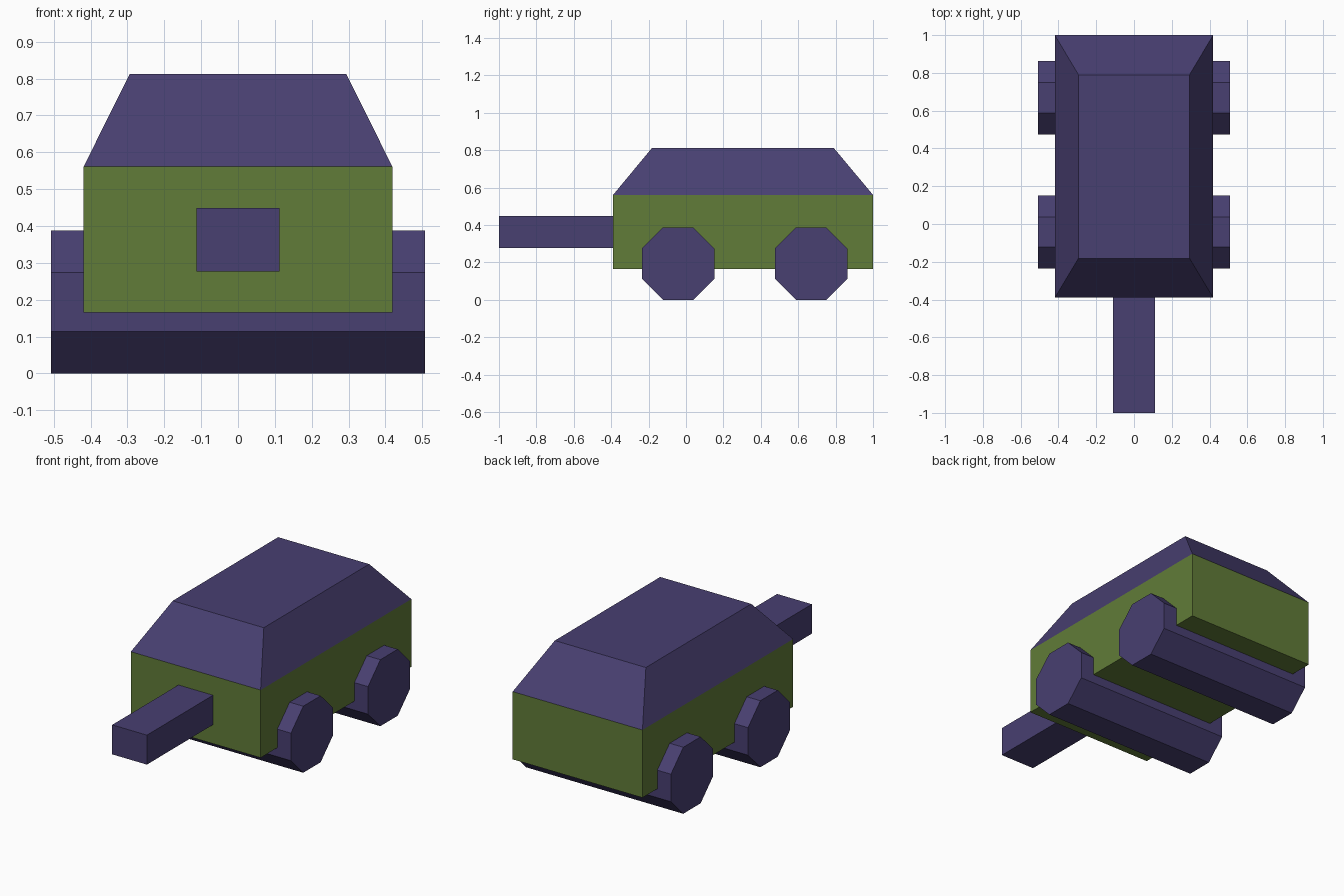
import bpy, bmesh, math
from mathutils import Matrix

if "Cube" in bpy.data.objects:
    bpy.data.objects.remove(bpy.data.objects["Cube"])


def material(name, rgb):
    m = bpy.data.materials.new(name)
    m.diffuse_color = (*rgb, 1)
    m.use_nodes = True
    m.node_tree.nodes["Principled BSDF"].inputs["Base Color"].default_value = m.diffuse_color
    return m


PURPLE = material("purple", (0.065, 0.05, 0.165))
GREEN = material("green", (0.12, 0.20, 0.04))


def finish(name, bm, mat):
    bmesh.ops.recalc_face_normals(bm, faces=bm.faces)
    me = bpy.data.meshes.new(name)
    bm.to_mesh(me)
    bm.free()
    me.materials.append(mat)
    ob = bpy.data.objects.new(name, me)
    bpy.context.collection.objects.link(ob)
    return ob


def block(name, half_w, y, z, mat, top_half_w=None, top_y=None):
    """Box centred on x = 0, optionally tapering to a smaller top."""
    bm = bmesh.new()
    bmesh.ops.create_cube(bm, size=2)
    for v in bm.verts:
        top = v.co.z > 0
        w = top_half_w if top and top_half_w else half_w
        ys = top_y if top and top_y else y
        v.co = (math.copysign(w, v.co.x), ys[v.co.y > 0], z[top])
    return finish(name, bm, mat)


def wheel_roller(name, y, apothem, half_w):
    """Eight-sided roller across the full width, resting on a flat."""
    bm = bmesh.new()
    r = apothem / math.cos(math.pi / 8)
    bmesh.ops.create_cone(bm, cap_ends=True, segments=8, radius1=r, radius2=r,
                          depth=2 * half_w,
                          matrix=Matrix.Rotation(math.pi / 8, 4, 'Z'))
    # put a flat at the bottom whatever the starting angle of the circle
    if sum(abs(v.co.x) < 1e-4 for v in bm.verts):
        bmesh.ops.rotate(bm, verts=bm.verts, matrix=Matrix.Rotation(math.pi / 8, 3, 'Z'))
    bmesh.ops.rotate(bm, verts=bm.verts, matrix=Matrix.Rotation(math.pi / 2, 3, 'Y'))
    ob = finish(name, bm, PURPLE)
    ob.location = (0, y, apothem)
    return ob


# Hull and sloped roof
block("body", 0.419, (-0.39, 1.0), (0.166, 0.561), GREEN)
block("roof", 0.419, (-0.39, 1.0), (0.561, 0.812), PURPLE,
      top_half_w=0.294, top_y=(-0.182, 0.79))

# Square bar at the front
block("front_bar", 0.112, (-1.0, -0.385), (0.277, 0.449), PURPLE)

# Wheels
for name, y in (("front_wheels", -0.042), ("rear_wheels", 0.669)):
    wheel_roller(name, y, 0.194, 0.507)
